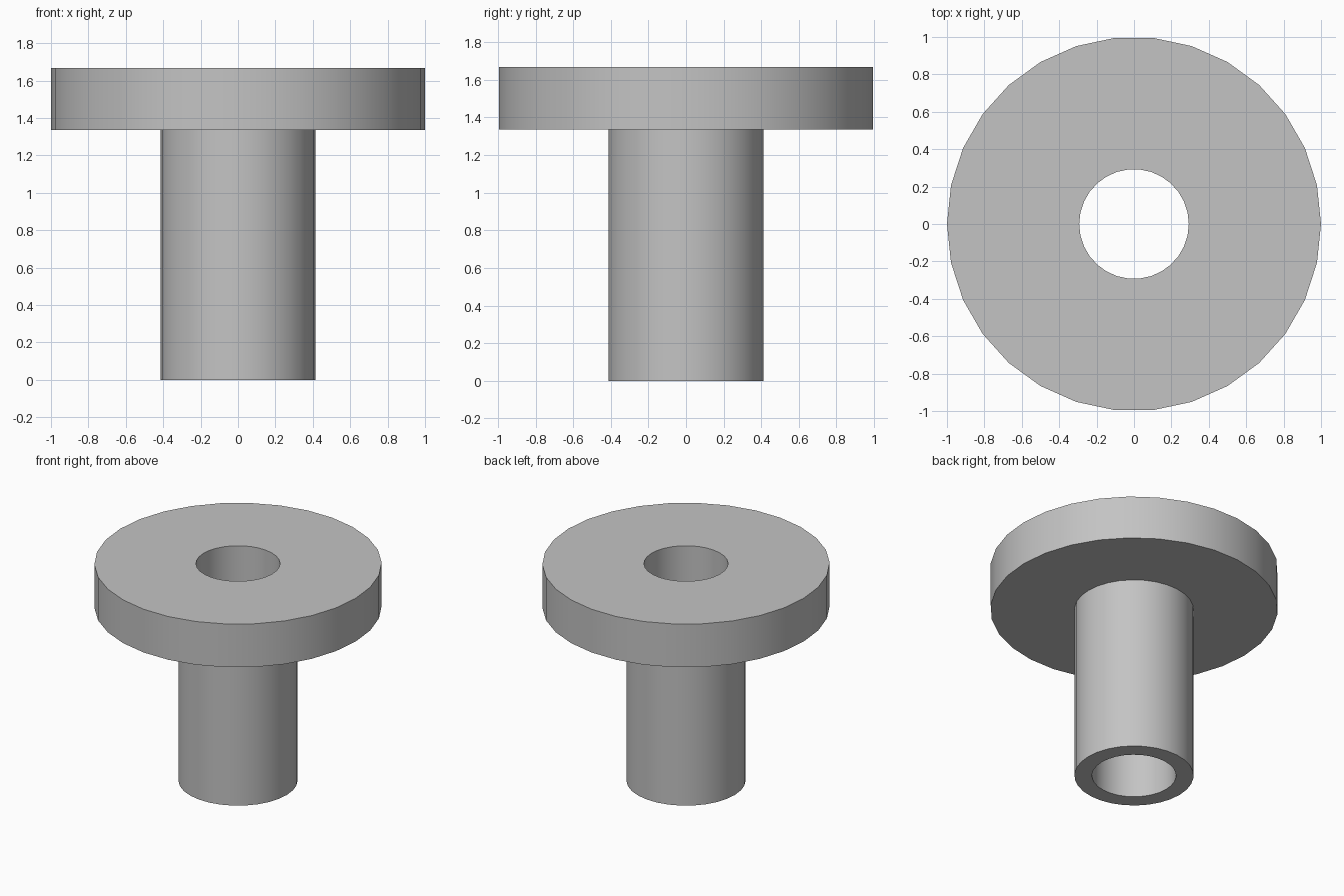
import bpy
import bmesh
from math import pi, radians
from mathutils import Vector

SIDES = 30
BORE_R, STEM_R, FLANGE_R = 0.293, 0.415, 1.0
STEM_TOP, TOP = 1.335, 1.667

cube = bpy.data.objects.get("Cube")
if cube:
    bpy.data.objects.remove(cube, do_unlink=True)

# Plain grey material
grey = bpy.data.materials.new("plain grey")
grey.use_nodes = True
colour = (0.55, 0.55, 0.55, 1)
grey.diffuse_color = colour
grey.node_tree.nodes["Principled BSDF"].inputs["Base Color"].default_value = colour


def lathe(name, profile):
    """Turn a closed (radius, height) profile around the z axis."""
    bm = bmesh.new()
    verts = [bm.verts.new((r, 0, z)) for r, z in profile]
    edges = [bm.edges.new((verts[i - 1], verts[i])) for i in range(len(verts))]
    bmesh.ops.spin(bm, geom=verts + edges, cent=Vector(), axis=(0, 0, 1),
                   angle=2 * pi, steps=SIDES, use_duplicate=False)
    bmesh.ops.remove_doubles(bm, verts=bm.verts, dist=0.0001)
    bmesh.ops.recalc_face_normals(bm, faces=bm.faces)
    mesh = bpy.data.meshes.new(name)
    bm.to_mesh(mesh)
    bm.free()
    mesh.materials.append(grey)
    obj = bpy.data.objects.new(name, mesh)
    bpy.context.collection.objects.link(obj)
    bpy.ops.object.select_all(action='DESELECT')
    obj.select_set(True)
    bpy.context.view_layer.objects.active = obj
    bpy.ops.object.shade_smooth_by_angle(angle=radians(30))
    return obj


# Hollow stem and wide flange turned as one solid with a through bore
lathe("flanged_bushing", [
    (BORE_R, 0), (STEM_R, 0), (STEM_R, STEM_TOP),
    (FLANGE_R, STEM_TOP), (FLANGE_R, TOP), (BORE_R, TOP),
])
